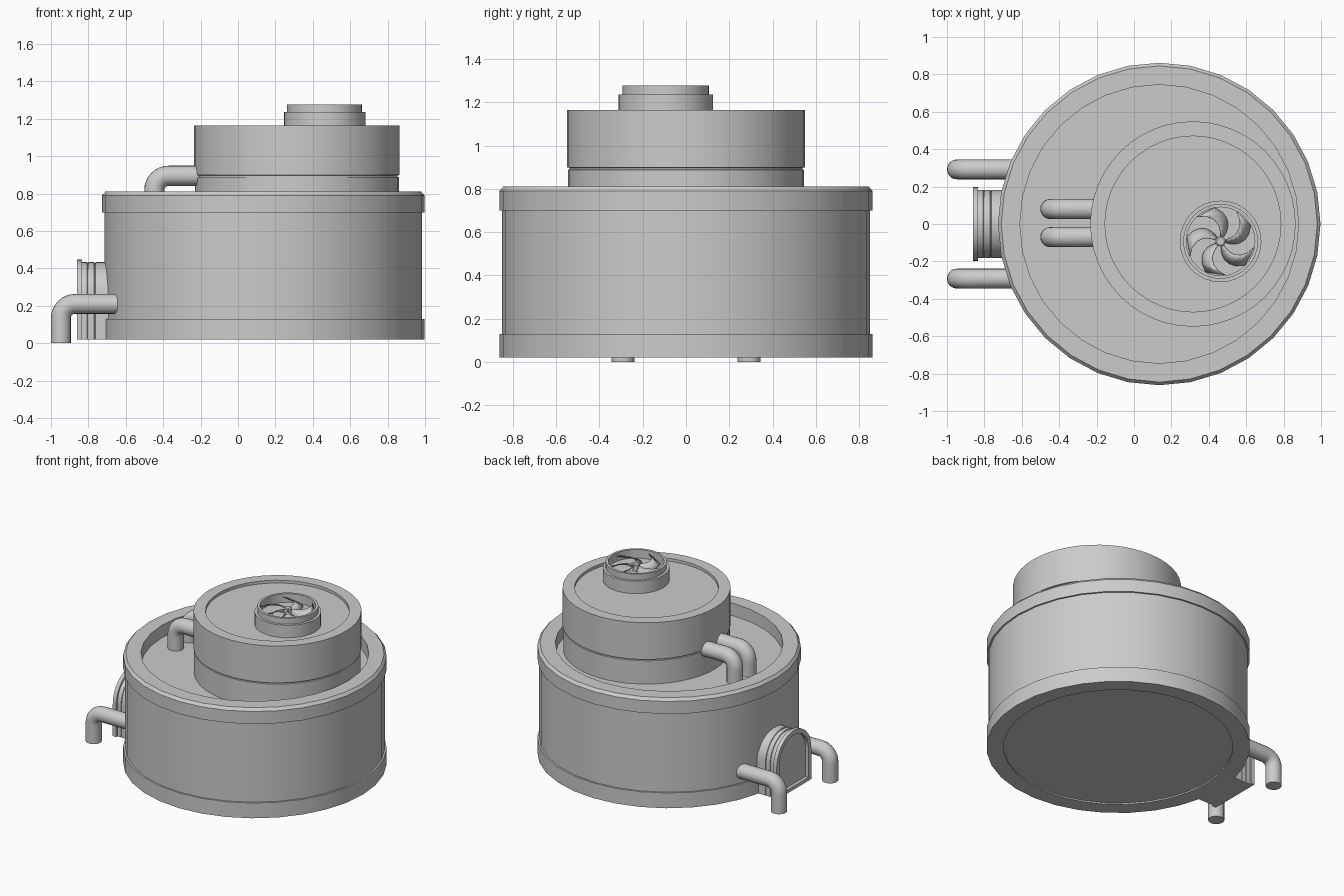
import bpy, bmesh
from math import sin, cos, pi, radians

if "Cube" in bpy.data.objects:
    bpy.data.objects.remove(bpy.data.objects["Cube"])


def finish(name, bm, angle=35):
    bmesh.ops.remove_doubles(bm, verts=bm.verts[:], dist=1e-5)
    bmesh.ops.recalc_face_normals(bm, faces=bm.faces[:])
    me = bpy.data.meshes.new(name)
    bm.to_mesh(me)
    bm.free()
    ob = bpy.data.objects.new(name, me)
    bpy.context.collection.objects.link(ob)
    bpy.ops.object.select_all(action='DESELECT')
    ob.select_set(True)
    bpy.context.view_layer.objects.active = ob
    bpy.ops.object.shade_smooth_by_angle(angle=radians(angle))
    return ob


def bridge(bm, rings, cap=True):
    n = len(rings[0])
    for a, b in zip(rings, rings[1:]):
        for i in range(n):
            j = (i + 1) % n
            bm.faces.new((a[i], a[j], b[j], b[i]))
    if cap:
        bm.faces.new(rings[0])
        bm.faces.new(rings[-1])


def lathe(name, cx, cy, profile, n):
    """Revolve (radius, z) points and cap both ends."""
    bm = bmesh.new()
    rings = [[bm.verts.new((cx + r * cos(2 * pi * i / n), cy + r * sin(2 * pi * i / n), z))
              for i in range(n)] for r, z in profile]
    bridge(bm, rings)
    return finish(name, bm)


def elbow_pipe(name, y, x_out, x_in, z_low, z_high, r=0.053, bend=0.075, n=20):
    """Pipe rising at x_out and bending over towards +x."""
    stations = [(x_out, z_low, 0)]
    for k in range(9):
        t = k / 8 * pi / 2
        stations.append((x_out + bend - bend * cos(t), z_high - bend + bend * sin(t), t))
    stations.append((x_in, z_high, pi / 2))
    bm = bmesh.new()
    rings = []
    for x, z, t in stations:
        ring = []
        for i in range(n):
            a = 2 * pi * i / n
            u = r * cos(a)
            ring.append(bm.verts.new((x - u * cos(t), y + r * sin(a), z + u * sin(t))))
        rings.append(ring)
    bridge(bm, rings)
    return finish(name, bm)


def arch_ring(bm, x, r, z0, zc=0.25, n=20):
    pts = [(-r, z0)] + [(-r * cos(pi * i / n), zc + r * sin(pi * i / n))
                        for i in range(n + 1)] + [(r, z0)]
    return [bm.verts.new((x, y, z)) for y, z in pts]


# large lower drum with rims, sunken deck and recessed base
lathe("lower_drum", 0.135, 0, [
    (0.75, 0.03), (0.75, 0.02), (0.862, 0.02), (0.862, 0.13), (0.85, 0.13), (0.85, 0.70),
    (0.862, 0.70), (0.862, 0.79), (0.845, 0.81), (0.745, 0.81), (0.745, 0.72)], 32)

# upper drum with a seam groove and shallow top recess
lathe("upper_drum", 0.315, 0, [
    (0.545, 0.71), (0.545, 0.888), (0.538, 0.89), (0.538, 0.897), (0.549, 0.899),
    (0.549, 1.165), (0.47, 1.165), (0.47, 1.145)], 48)

# fan housing
FX, FY = 0.463, -0.093
lathe("fan_housing", FX, FY, [
    (0.218, 1.14), (0.218, 1.235), (0.20, 1.235), (0.20, 1.277), (0.183, 1.277),
    (0.183, 1.215)], 32)
lathe("fan_hub", FX, FY, [(0.027, 1.21), (0.027, 1.26), (0.02, 1.265)], 16)

# five curved, tilted fan blades
bm = bmesh.new()
for b in range(5):
    prev = None
    for k in range(7):
        t = k / 6
        r = 0.02 + 0.163 * t
        a = 2 * pi * b / 5 + radians(45) * t * t
        w = radians(34)
        pair = [bm.verts.new((FX + r * cos(a + s * w / 2), FY + r * sin(a + s * w / 2),
                              1.24 + s * 0.016)) for s in (-1, 1)]
        if prev:
            bm.faces.new((prev[0], pair[0], pair[1], prev[1]))
        prev = pair
blades = finish("fan_blades", bm)
solid = blades.modifiers.new("thickness", 'SOLIDIFY')
solid.thickness = 0.004

# arched doorway: stepped tunnel with a framed, recessed panel
bm = bmesh.new()
sections = [(-0.65, 0.183, 0.02), (-0.762, 0.183, 0.02), (-0.764, 0.178, 0.02),
            (-0.768, 0.178, 0.02), (-0.77, 0.183, 0.02), (-0.798, 0.183, 0.02),
            (-0.80, 0.178, 0.02), (-0.804, 0.178, 0.02), (-0.806, 0.183, 0.02),
            (-0.835, 0.183, 0.02), (-0.835, 0.197, 0.02), (-0.862, 0.197, 0.02),
            (-0.862, 0.165, 0.045), (-0.838, 0.165, 0.045)]
bridge(bm, [arch_ring(bm, *s) for s in sections])
finish("arched_door", bm)

# elbow pipes in pairs
for side, s in (("left", 1), ("right", -1)):
    elbow_pipe("ground_pipe_" + side, s * 0.292, -0.947, -0.645, 0.0, 0.21)
    elbow_pipe("deck_pipe_" + side, 0.005 + s * 0.075, -0.447, -0.2, 0.715, 0.895, r=0.054)
